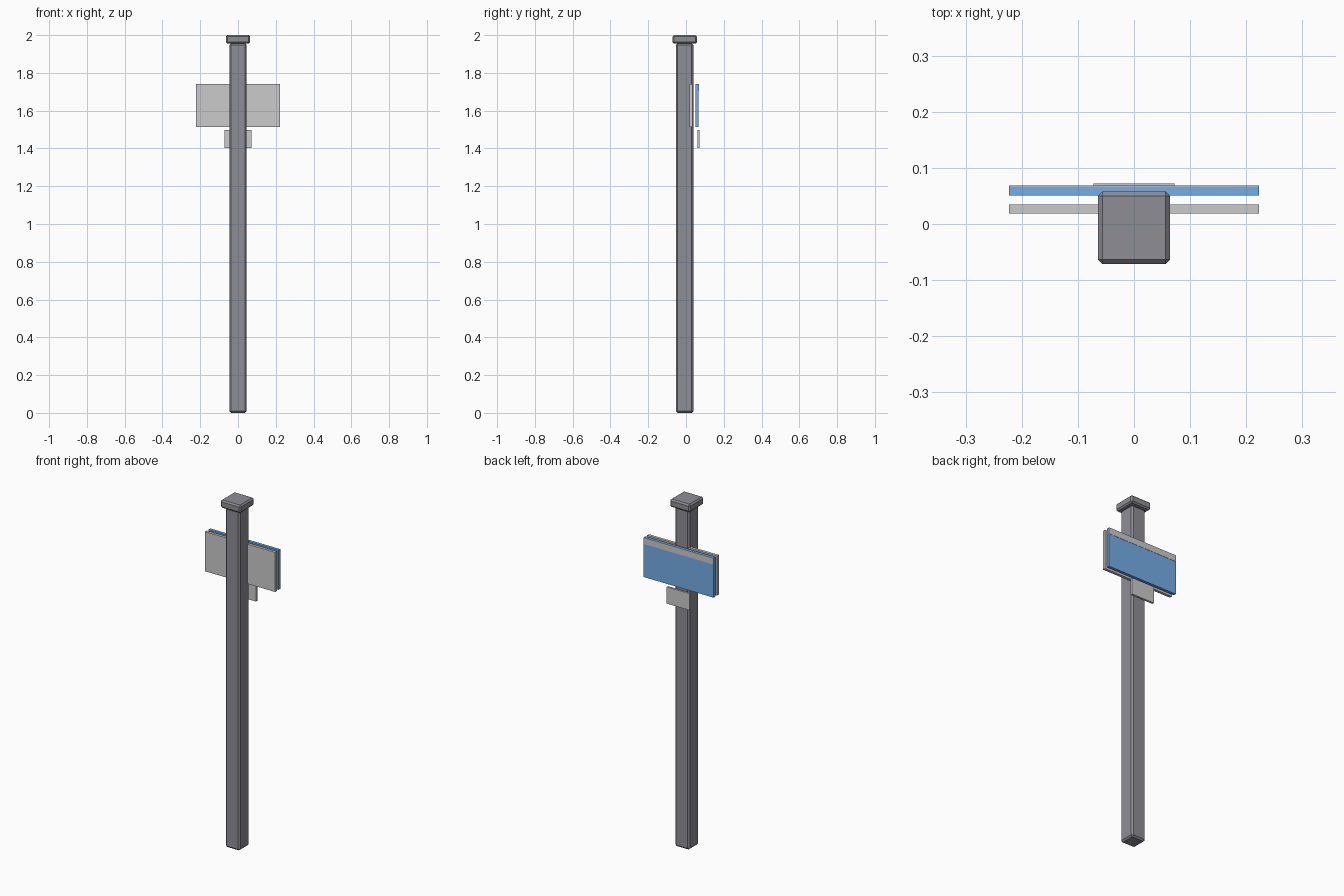
import bpy
import bmesh

if "Cube" in bpy.data.objects:
    bpy.data.objects.remove(bpy.data.objects["Cube"])


def material(name, color):
    m = bpy.data.materials.new(name)
    m.diffuse_color = color
    m.use_nodes = True
    m.node_tree.nodes["Principled BSDF"].inputs["Base Color"].default_value = m.diffuse_color
    return m


def box(name, x, y, z, bevel=0.0, mat=None):
    """Box from (min, max) ranges, with optional single chamfer on all edges."""
    bm = bmesh.new()
    bmesh.ops.create_cube(bm, size=1.0)
    for v in bm.verts:
        v.co = [r[0] + (c + 0.5) * (r[1] - r[0]) for c, r in zip(v.co, (x, y, z))]
    if bevel:
        bmesh.ops.bevel(bm, geom=bm.edges[:], offset=bevel, segments=1,
                        profile=0.5, affect='EDGES')
    bmesh.ops.recalc_face_normals(bm, faces=bm.faces[:])
    mesh = bpy.data.meshes.new(name)
    bm.to_mesh(mesh)
    bm.free()
    ob = bpy.data.objects.new(name, mesh)
    bpy.context.collection.objects.link(ob)
    if mat:
        mesh.materials.append(mat)
    return ob


metal = material("dark_metal", (0.27, 0.27, 0.30, 1))
blue = material("sign_blue", (0.18, 0.42, 0.80, 1))

BOARD_X = (-0.223, 0.223)
BOARD_Z = (1.513, 1.741)

# post and its wider cap
box("post", (-0.046, 0.046), (-0.053, 0.039), (0, 1.957), 0.009, metal)
box("post_cap", (-0.0645, 0.0645), (-0.071, 0.058), (1.955, 2.0), 0.008, metal)

# plain board through the post, and blue board on the back
box("grey_board", BOARD_X, (0.019, 0.035), BOARD_Z)
box("blue_board", BOARD_X, (0.051, 0.067), BOARD_Z, mat=blue)

# grey band along the top of the blue face
box("header_strip", BOARD_X, (0.064, 0.0685), (1.704, 1.7405))

# small plate underneath
box("small_plate", (-0.0725, 0.0725), (0.060, 0.072), (1.402, 1.498))
